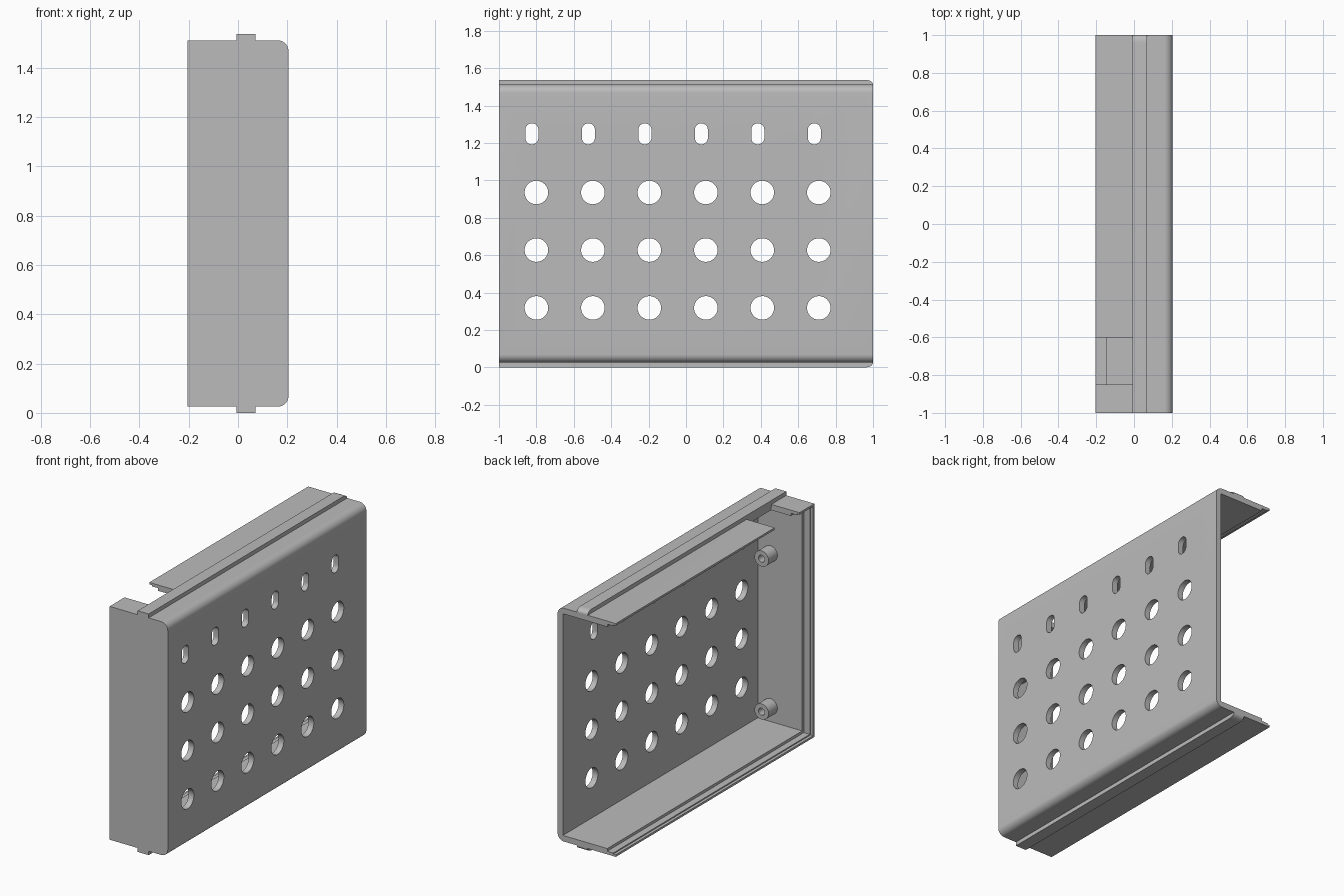
import bpy, bmesh
from math import sin, cos, pi, radians

cube = bpy.data.objects.get("Cube")
if cube:
    bpy.data.objects.remove(cube, do_unlink=True)

grey = bpy.data.materials.new("light_grey")
grey.use_nodes = True
GREY = (0.5, 0.5, 0.5, 1)
grey.diffuse_color = GREY
grey.node_tree.nodes["Principled BSDF"].inputs["Base Color"].default_value = GREY


def add_prism(bm, pts, axis, lo, hi):
    """Extrude a 2D outline along an axis; the outline uses the other two axes in order."""
    def place(p, d):
        c = list(p)
        c.insert("xyz".index(axis), d)
        return bm.verts.new(c)
    rings = [[place(p, d) for p in pts] for d in (lo, hi)]
    faces = [bm.faces.new(r) for r in rings]
    n = len(pts)
    for i in range(n):
        j = (i + 1) % n
        faces.append(bm.faces.new((rings[0][i], rings[0][j], rings[1][j], rings[1][i])))
    return faces


def make(name, prisms):
    bm = bmesh.new()
    for p in prisms:
        add_prism(bm, *p)
    bmesh.ops.recalc_face_normals(bm, faces=bm.faces)
    mesh = bpy.data.meshes.new(name)
    bm.to_mesh(mesh)
    bm.free()
    mesh.materials.append(grey)
    ob = bpy.data.objects.new(name, mesh)
    bpy.context.collection.objects.link(ob)
    return ob


def activate(ob):
    bpy.ops.object.select_all(action='DESELECT')
    ob.select_set(True)
    bpy.context.view_layer.objects.active = ob


def cut(ob, prisms):
    cutter = make("cutter", prisms)
    cutter.hide_render = True
    mod = ob.modifiers.new("cut", 'BOOLEAN')
    mod.operation = 'DIFFERENCE'
    mod.solver = 'EXACT'
    mod.object = cutter
    activate(ob)
    bpy.ops.object.modifier_apply(modifier=mod.name)
    bpy.data.objects.remove(cutter, do_unlink=True)


def smooth(ob):
    activate(ob)
    bpy.ops.object.shade_smooth_by_angle(angle=radians(30))


def arc(cx, cy, r, a0, a1, n):
    return [(cx + r * cos(radians(a0 + (a1 - a0) * i / n)),
             cy + r * sin(radians(a0 + (a1 - a0) * i / n))) for i in range(n + 1)]


def circle(cx, cy, r, n=32):
    return arc(cx, cy, r, 0, 360, n)[:-1]


def rect(x0, x1, y0, y1):
    return [(x0, y0), (x1, y0), (x1, y1), (x0, y1)]


# Overall shell dimensions
LEFT, RIGHT, BOTTOM, TOP = -0.205, 0.205, 0.025, 1.512
WALL, R = 0.037, 0.045

# Housing: block with two rounded long edges, hollowed from the open side and back
outline = ([(LEFT, BOTTOM)]
           + arc(RIGHT - R, BOTTOM + R, R, -90, 0, 10)
           + arc(RIGHT - R, TOP - R, R, 0, 90, 10)
           + [(LEFT, TOP)])
housing = make("housing_shell", [(outline, "y", -1, 1)])

# Main cavity, then the stepped lip along the open rim
for x_end, wall in ((RIGHT - WALL, WALL), (-0.145, 0.02), (-0.187, 0.013)):
    cut(housing, [(rect(-0.5, x_end, BOTTOM + wall, TOP - wall), "y", -1 + wall, 1.5)])

# Notch in the top wall
cut(housing, [(rect(-0.5, -0.005, -0.85, -0.6), "z", 1.3, 1.7)])

# Ventilation holes and slots through the side panel
PITCH = 0.302
openings = []
for i in range(6):
    for z in (0.318, 0.627, 0.935):
        openings.append((circle(-0.8 + i * PITCH, z, 0.063), "x", 0.1, 0.3))
    y = -0.824 + i * PITCH
    slot = arc(y, 1.27, 0.035, 0, 180, 12) + arc(y, 1.227, 0.035, 180, 360, 12)
    openings.append((slot, "x", 0.1, 0.3))
cut(housing, openings)
smooth(housing)

# Guide rails on the top and bottom, rounded at the back end
for name, inner, outer in (("top_rail", TOP, 1.537), ("bottom_rail", BOTTOM, 0.0)):
    s = 1 if outer > inner else -1
    root = inner - s * 0.015
    nose = [(0.96 + 0.04 * sin(a), outer - s * 0.025 * (1 - cos(a)))
            for a in (pi / 2 * i / 8 for i in range(9))]
    rail = make(name, [([(-1, root), (-1, outer)] + nose + [(1, root)], "x", -0.007, 0.07)])
    smooth(rail)

# Screw bosses on the inside of the front wall
for name, z in (("upper_boss", 1.133), ("lower_boss", 0.158)):
    boss = make(name, [(circle(0.08, z, 0.05), "y", -0.975, -0.875)])
    cut(boss, [(circle(0.08, z, 0.022), "y", -0.94, -0.8)])
    smooth(boss)
